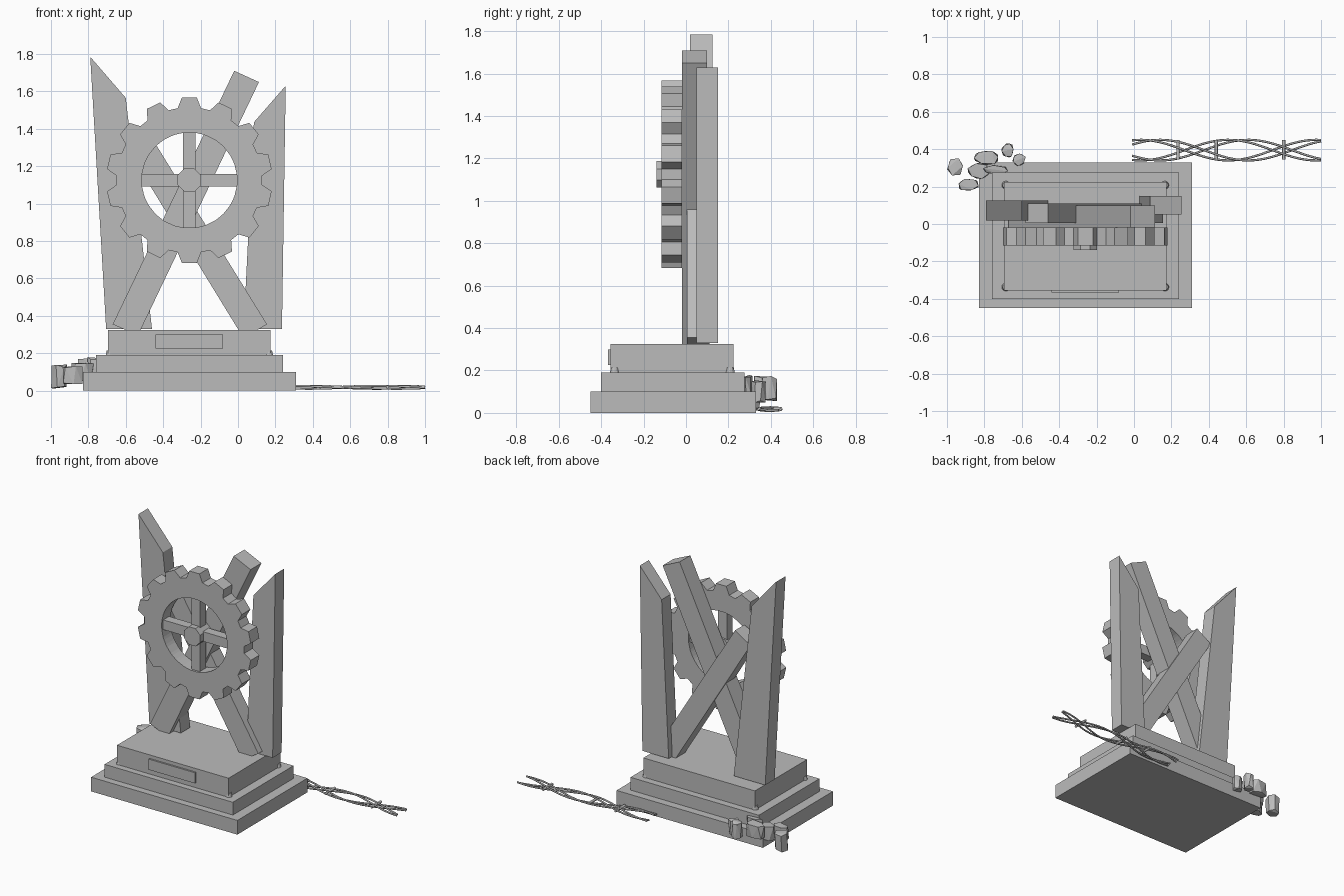
import bpy
import bmesh
import random
from math import sin, cos, pi, tau
from mathutils import Vector

cube = bpy.data.objects.get("Cube")
if cube:
    bpy.data.objects.remove(cube, do_unlink=True)

random.seed(4)

GREY = (0.5, 0.5, 0.5, 1)
stone = bpy.data.materials.new("stone_grey")
stone.use_nodes = True
stone.diffuse_color = GREY
stone.node_tree.nodes["Principled BSDF"].inputs["Base Color"].default_value = GREY


def finish(name, bm):
    bmesh.ops.recalc_face_normals(bm, faces=bm.faces)
    mesh = bpy.data.meshes.new(name)
    bm.to_mesh(mesh)
    bm.free()
    mesh.materials.append(stone)
    obj = bpy.data.objects.new(name, mesh)
    bpy.context.collection.objects.link(obj)
    return obj


def prism(name, outline, y0, y1):
    """Extrude an (x, z) outline from y0 to y1."""
    bm = bmesh.new()
    face = bm.faces.new([bm.verts.new((x, y0, z)) for x, z in outline])
    out = bmesh.ops.extrude_face_region(bm, geom=[face])["geom"]
    moved = [v for v in out if isinstance(v, bmesh.types.BMVert)]
    bmesh.ops.translate(bm, verts=moved, vec=(0, y1 - y0, 0))
    return finish(name, bm)


def box(name, x0, x1, y0, y1, z0, z1):
    return prism(name, [(x0, z0), (x1, z0), (x1, z1), (x0, z1)], y0, y1)


def disc(cx, cz, r, sides):
    return [(cx + r * cos(tau * (i + 0.5) / sides),
             cz + r * sin(tau * (i + 0.5) / sides)) for i in range(sides)]


# Stepped base and plaque
box("base_lower", -0.83, 0.31, -0.45, 0.33, 0, 0.1)
box("base_middle", -0.76, 0.24, -0.40, 0.275, 0.1, 0.19)
box("base_upper", -0.695, 0.175, -0.355, 0.225, 0.19, 0.325)
box("plaque", -0.44, -0.08, -0.367, -0.35, 0.225, 0.30)

# Corner studs
for side, x in (("right", -0.685), ("left", 0.165)):
    for end, y in (("front", -0.337), ("back", 0.208)):
        bm = bmesh.new()
        bmesh.ops.create_cone(bm, cap_ends=True, segments=12, radius1=0.022,
                              radius2=0.017, depth=0.025)
        bmesh.ops.translate(bm, verts=bm.verts, vec=(x, y, 0.2025))
        finish(f"stud_{end}_{side}", bm)

# Broken pillars and crossed beams
prism("pillar_right", [(-0.705, 0.33), (-0.46, 0.33), (-0.6, 1.565), (-0.79, 1.785)], 0.02, 0.125)
prism("pillar_left", [(0.03, 0.33), (0.235, 0.33), (0.255, 1.63), (0.085, 1.435)], 0.05, 0.15)
prism("beam_long", [(-0.67, 0.355), (-0.535, 0.295), (0.112, 1.65), (-0.02, 1.71)], -0.02, 0.1)
prism("beam_short", [(0.155, 0.355), (0.03, 0.28), (-0.58, 1.275), (-0.46, 1.35)], 0.005, 0.11)

# Gear ring: four rim points per tooth joined to a round hole
GX, GZ, TEETH = -0.26, 1.125, 14
bm = bmesh.new()
loops = []
for i in range(TEETH):
    for offset, radius in ((-0.36, 0.39), (-0.2, 0.444), (0.2, 0.444), (0.36, 0.39)):
        a = pi / 2 + tau * (i + offset) / TEETH
        loops.append([bm.verts.new((GX + r * cos(a), y, GZ + r * sin(a)))
                      for r, y in ((radius, -0.115), (radius, -0.02),
                                   (0.255, -0.02), (0.255, -0.115))])
for a, b in zip(loops, loops[1:] + loops[:1]):
    for k in range(4):
        j = (k + 1) % 4
        bm.faces.new((a[k], a[j], b[j], b[k]))
finish("gear_ring", bm)

# Spokes and hub
box("spoke_horizontal", GX - 0.26, GX + 0.26, -0.1, -0.035, GZ - 0.034, GZ + 0.034)
box("spoke_vertical", GX - 0.034, GX + 0.034, -0.1, -0.035, GZ - 0.26, GZ + 0.26)
prism("hub", disc(GX, GZ, 0.068, 8), -0.14, -0.02)

# Rubble: squashed convex chunks (position, half size)
rocks = [
    ((-0.955, 0.305, 0.075), (0.045, 0.05, 0.065)),
    ((-0.885, 0.21, 0.085), (0.06, 0.035, 0.05)),
    ((-0.79, 0.355, 0.125), (0.075, 0.04, 0.05)),
    ((-0.675, 0.395, 0.115), (0.033, 0.04, 0.06)),
    ((-0.615, 0.345, 0.1), (0.038, 0.035, 0.055)),
    ((-0.83, 0.285, 0.1), (0.06, 0.045, 0.05)),
    ((-0.74, 0.29, 0.13), (0.07, 0.025, 0.05)),
]
for n, (pos, size) in enumerate(rocks):
    bm = bmesh.new()
    for z in (-1, 1):
        turn = random.random()
        for i in range(6):
            a = tau * (i + turn) / 6
            r = random.uniform(0.85, 1.05)
            p = (r * cos(a) * size[0], r * sin(a) * size[1],
                 z * random.uniform(0.75, 1) * size[2])
            bm.verts.new(Vector(pos) + Vector(p))
    bmesh.ops.convex_hull(bm, input=bm.verts)
    finish(f"rubble_{n + 1}", bm)


def wire(name, points, radius):
    """Round wire as a mesh tube along the points."""
    curve = bpy.data.curves.new(name, "CURVE")
    curve.dimensions = "3D"
    curve.bevel_depth = radius
    curve.bevel_resolution = 1
    curve.use_fill_caps = True
    spline = curve.splines.new("POLY")
    spline.points.add(len(points) - 1)
    for target, p in zip(spline.points, points):
        target.co = (*p, 1)
    curve.materials.append(stone)
    obj = bpy.data.objects.new(name, curve)
    bpy.context.collection.objects.link(obj)


# Twisted wire strands with cross barbs
for n, phase in enumerate((0, 0.7, pi, pi + 0.7)):
    path = []
    for i in range(41):
        x = -0.01 + 1.01 * i / 40
        a = tau * (x - 0.14) / 0.94 + phase
        path.append((x, 0.395 + 0.055 * cos(a), 0.018 + 0.008 * sin(a)))
    wire(f"wire_strand_{n + 1}", path, 0.006)
for n, x in enumerate((0.235, 0.44, 0.8)):
    wire(f"wire_barb_{n + 1}", [(x, 0.345, 0.02), (x, 0.45, 0.02)], 0.009)
